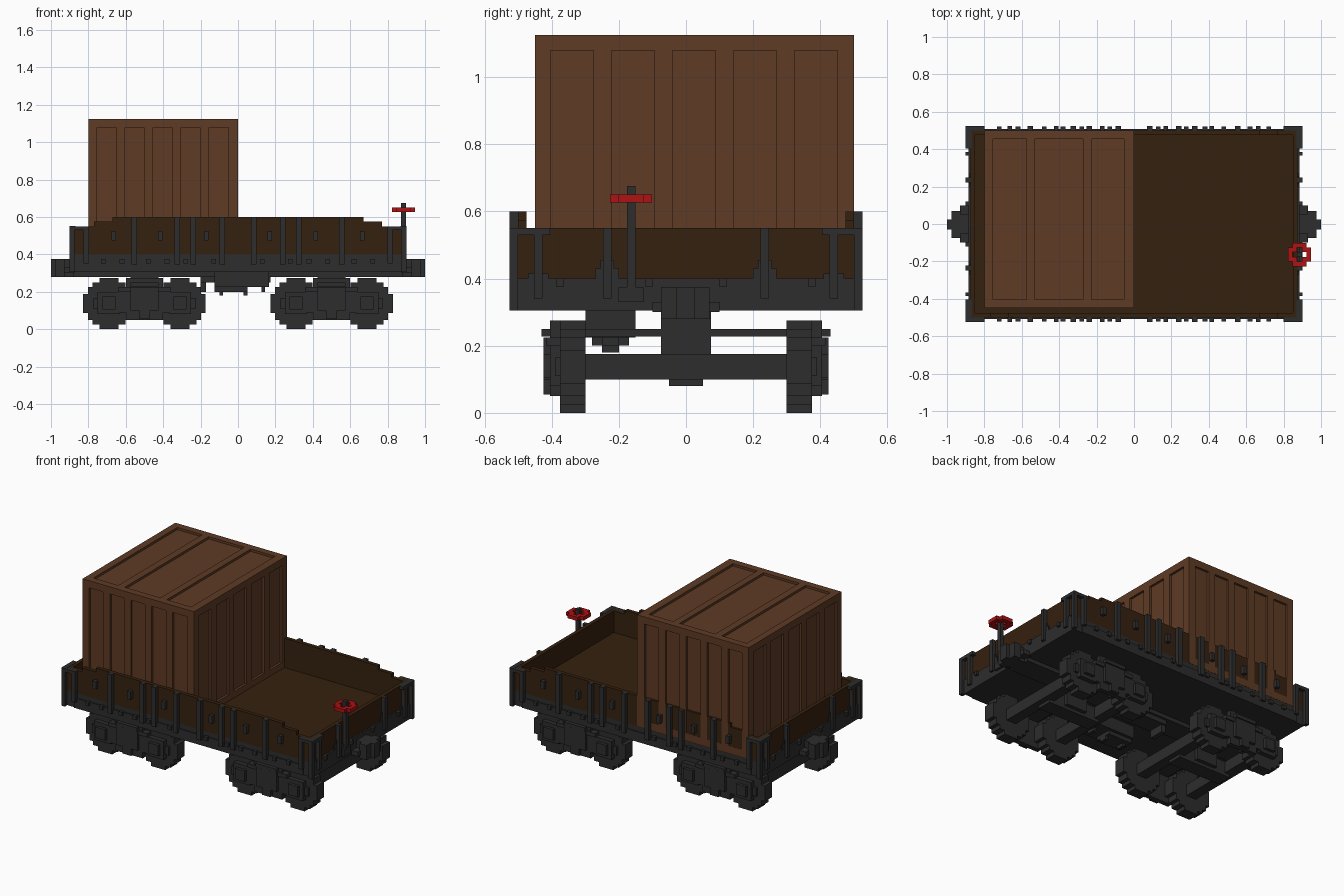
import bpy, bmesh
from mathutils import Vector

cube = bpy.data.objects.get("Cube")
if cube:
    bpy.data.objects.remove(cube, do_unlink=True)


def material(name, rgb):
    m = bpy.data.materials.new(name)
    m.use_nodes = True
    m.diffuse_color = (*rgb, 1)
    bsdf = m.node_tree.nodes["Principled BSDF"]
    bsdf.inputs["Base Color"].default_value = (*rgb, 1)
    bsdf.inputs["Roughness"].default_value = 0.8
    return m


crate_brown = material("crate brown", (0.112, 0.043, 0.018))
plank_brown = material("dark plank brown", (0.036, 0.0150, 0.0045))
iron = material("iron grey", (0.026, 0.026, 0.027))
red = material("red", (0.42, 0.006, 0.007))


def finish(name, mat, bm):
    bmesh.ops.recalc_face_normals(bm, faces=bm.faces)
    mesh = bpy.data.meshes.new(name)
    bm.to_mesh(mesh)
    bm.free()
    mesh.materials.append(mat)
    ob = bpy.data.objects.new(name, mesh)
    bpy.context.collection.objects.link(ob)
    return ob


def mirrored(boxes, axes):
    """Copy boxes (x0, x1, y0, y1, z0, z1) across x and/or y."""
    for a in axes:
        i = "xy".index(a) * 2
        flipped = []
        for b in boxes:
            c = list(b)
            c[i], c[i + 1] = -b[i + 1], -b[i]
            flipped.append(tuple(c))
        boxes = boxes + flipped
    return boxes


def blocks(name, mat, boxes, axes=""):
    bm = bmesh.new()
    for x0, x1, y0, y1, z0, z1 in mirrored(boxes, axes):
        geo = bmesh.ops.create_cube(bm, size=1)
        for v in geo["verts"]:
            v.co = Vector((x0 if v.co.x < 0 else x1,
                           y0 if v.co.y < 0 else y1,
                           z0 if v.co.z < 0 else z1))
    return finish(name, mat, bm)


def prism(name, mat, outline, y0, y1):
    """Extrude an x-z outline from y0 to y1."""
    bm = bmesh.new()
    face = bm.faces.new([bm.verts.new((x, y0, z)) for x, z in outline])
    ext = bmesh.ops.extrude_face_region(bm, geom=[face])
    for v in ext["geom"]:
        if isinstance(v, bmesh.types.BMVert):
            v.co.y = y1
    return finish(name, mat, bm)


# Wagon floor and stepped plank walls
blocks("floor", plank_brown, [(-0.86, 0.86, -0.485, 0.485, 0.385, 0.41)])
half = [(0.875, 0.4), (0.875, 0.55), (0.77, 0.55), (0.77, 0.575),
        (0.67, 0.575), (0.67, 0.6)]
wall = half + [(-x, z) for x, z in reversed(half)]
prism("front_wall", plank_brown, wall, -0.5, -0.475)
prism("back_wall", plank_brown, wall, 0.475, 0.5)
blocks("end_walls", plank_brown, [(0.85, 0.875, -0.475, 0.475, 0.4, 0.55)], "x")

# Crate: core with raised frames leaving recessed panels
X0, X1, Y0, Y1, Z0, Z1, D, M = -0.8, 0, -0.45, 0.501, 0.405, 1.125, 0.015, 0.046
blocks("crate_core", crate_brown,
       [(X0 + D, X1 - D, Y0 + D, Y1 - D, Z0, Z1 - D)])


def gaps(lo, hi, panels):
    """Bars left between panel intervals."""
    edges = [lo] + [e for p in panels for e in p] + [hi]
    return list(zip(edges[::2], edges[1::2]))


x_bars = gaps(X0, X1, [(-0.754 + 0.15 * i, -0.652 + 0.15 * i) for i in range(5)])
y_bars = gaps(Y0, Y1, [(-0.403 + 0.1815 * i, -0.275 + 0.1815 * i) for i in range(5)])
t_bars = gaps(X0, X1, [(-0.754, -0.576), (-0.529, -0.273), (-0.228, -0.053)])
frame = []
for ya, yb in ((Y0, Y0 + D), (Y1 - D, Y1)):
    frame += [(a, b, ya, yb, Z0 + M, Z1 - M) for a, b in x_bars]
    frame += [(X0, X1, ya, yb, Z0, Z0 + M), (X0, X1, ya, yb, Z1 - M, Z1)]
for xa, xb in ((X0, X0 + D), (X1 - D, X1)):
    frame += [(xa, xb, a, b, Z0 + M, Z1 - M) for a, b in y_bars]
    frame += [(xa, xb, Y0, Y1, Z0, Z0 + M), (xa, xb, Y0, Y1, Z1 - M, Z1)]
frame += [(a, b, Y0 + M, Y1 - M, Z1 - D, Z1) for a, b in t_bars]
frame += [(X0, X1, Y0, Y0 + M, Z1 - D, Z1), (X0, X1, Y1 - M, Y1, Z1 - D, Z1)]
blocks("crate_frame", crate_brown, frame)

# Underframe with centre sill and cross members
blocks("underframe", iron, [(-0.885, 0.885, -0.5, 0.5, 0.305, 0.4)])
blocks("centre_sill", iron, [(-0.88, 0.88, -0.075, 0.075, 0.28, 0.31)])
blocks("side_sill_lip", iron, [(-0.82, 0.82, -0.507, -0.495, 0.305, 0.37)], "y")

# Side stakes, latches and bolts
stakes = [(x - 0.015, x + 0.015, -0.525, -0.495, 0.345, 0.6)
          for x in (0.085, 0.24, 0.325, 0.555)]
stakes += [(0.8, 0.825, -0.525, -0.495, 0.35, 0.55)]
blocks("side_stakes", iron, stakes, "xy")
blocks("side_latches", iron,
       [(x - 0.0125, x + 0.0125, -0.525, -0.495, 0.475, 0.525)
        for x in (0.17, 0.415, 0.665)], "xy")
blocks("sill_bolts", iron,
       [(x - 0.0125, x + 0.0125, -0.52, -0.5, 0.35, 0.375)
        for x in (0.13, 0.28, 0.38, 0.48, 0.62, 0.72)], "xy")

# Corner posts and caps
blocks("corner_irons", iron, [
    (0.875, 0.9, -0.525, -0.5, 0.305, 0.55),
    (0.8, 0.9, -0.525, -0.5, 0.53, 0.55),
    (0.87, 0.9, -0.525, -0.405, 0.53, 0.551)], "xy")

# End posts with gussets at their feet
ends = [(0.87, 0.9, y - 0.0125, y + 0.0125, 0.34, 0.55) for y in (0.235, 0.44)]
ends += [(0.87, 0.882, 0.2, 0.27, 0.395, 0.43),
         (0.87, 0.882, 0.215, 0.255, 0.43, 0.455),
         (0.87, 0.882, 0.41, 0.47, 0.395, 0.415),
         (0.87, 0.9, 0.365, 0.385, 0.375, 0.4),
         (0.87, 0.9, 0.1, 0.12, 0.375, 0.4)]
blocks("end_posts", iron, ends, "xy")

# Couplers
blocks("couplers", iron, [
    (0.82, 0.93, -0.05, 0.05, 0.28, 0.375),
    (0.925, 0.975, -0.075, 0.07, 0.28, 0.375),
    (0.97, 1.0, -0.03, 0.025, 0.28, 0.375),
    (0.875, 0.93, -0.1, 0.1, 0.3, 0.33)], "x")

# Brake gear under the middle of the frame
blocks("brake_gear", iron, [
    (-0.125, 0.165, -0.3, -0.15, 0.225, 0.31),
    (-0.125, 0.05, -0.28, -0.17, 0.2, 0.23),
    (-0.2, 0.175, -0.06, 0.06, 0.25, 0.3),
    (-0.2, -0.17, -0.05, 0.05, 0.2, 0.3),
    (-0.1, -0.08, -0.25, -0.2, 0.18, 0.23),
    (0.03, 0.05, -0.25, -0.2, 0.18, 0.23),
    (0.125, 0.145, -0.25, -0.2, 0.2, 0.25)])

# Bogies: stepped wheels, axles, side frames and bolsters
R = 0.1375
quarter = [(R, 0.05), (0.1125, 0.05), (0.1125, 0.0875), (0.0875, 0.0875),
           (0.0875, 0.1125), (0.05, 0.1125), (0.05, R)]
rim = quarter + [(-x, z) for x, z in reversed(quarter)]
rim += [(-x, -z) for x, z in quarter] + [(x, -z) for x, z in reversed(quarter)]
for side, sx in (("right", -1), ("left", 1)):
    for n, dx in enumerate((-0.19, 0.19)):
        cx = sx * 0.5 + dx
        outline = [(cx + x, R + z) for x, z in rim]
        for face, y in (("front", -0.375), ("back", 0.3)):
            prism(f"{side}_{face}_wheel_{n + 1}", iron, outline, y, y + 0.075)

parts = [(0.5, 0.575, -0.43, 0.43, 0.228, 0.25),    # bolster
         (0.5, 0.575, -0.075, 0.075, 0.1, 0.3),     # pivot
         (0.5, 0.69, -0.05, 0.05, 0.08, 0.175),     # tie beam
         (0.655, 0.725, -0.3, 0.3, 0.1, 0.175)]     # axle
frame_side = [(0.5, 0.6, -0.405, -0.375, 0.05, 0.275),
              (0.5, 0.575, -0.425, -0.4, 0.1, 0.225),
              (0.5, 0.53, -0.425, -0.4, 0.055, 0.1),
              (0.575, 0.655, -0.405, -0.375, 0.09, 0.2),
              (0.575, 0.64, -0.415, -0.375, 0.2, 0.225),
              (0.63, 0.75, -0.405, -0.375, 0.08, 0.2),
              (0.655, 0.725, -0.425, -0.4, 0.105, 0.175),
              (0.75, 0.775, -0.39, -0.375, 0.11, 0.165)]
parts += mirrored(frame_side, "y")
parts += [(1 - b[1], 1 - b[0], *b[2:]) for b in parts]  # other half of bogie
blocks("bogie_frames", iron, parts, "x")

# Hand brake: post, bracket and blocky spoked wheel
BX, BY, U = 0.885, -0.1635, 0.025
blocks("brake_post", iron, [
    (BX - 0.0125, BX + 0.0125, BY - 0.0125, BY + 0.0125, 0.33, 0.675),
    (0.875, 0.9, BY - 0.0375, BY + 0.0375, 0.33, 0.375)])
rows = [".###.", "##.##", "#...#", "##.##", ".###."]
cells = [(BX + (i - 2.5) * U, BX + (i - 1.5) * U,
          BY + (j - 2.5) * U, BY + (j - 1.5) * U, 0.627, 0.651)
         for j, row in enumerate(rows) for i, c in enumerate(row) if c == "#"]
blocks("brake_wheel", red, cells)
